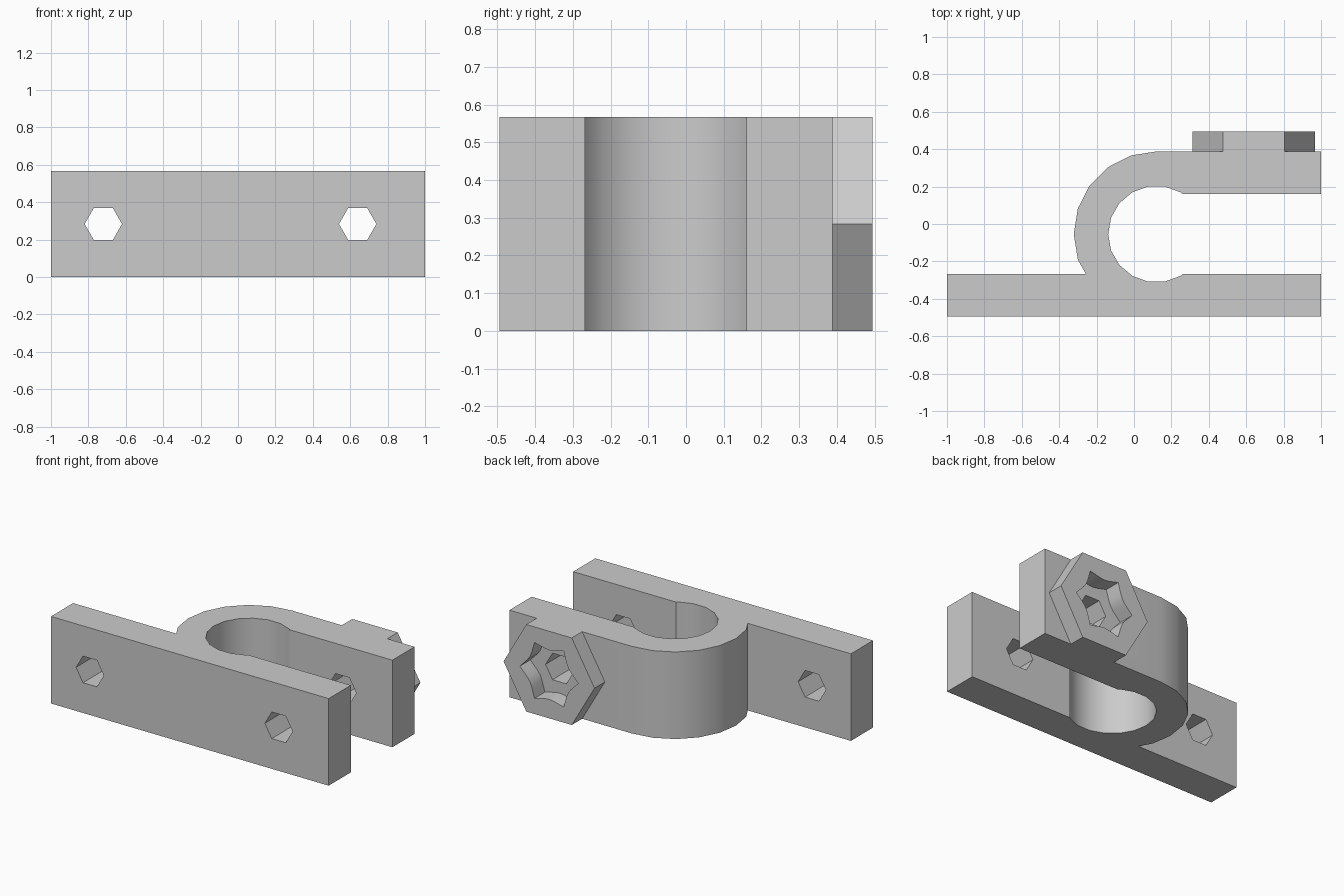
import bpy
import bmesh
from math import cos, sin, radians
from mathutils import Vector

cube = bpy.data.objects.get("Cube")
if cube:
    bpy.data.objects.remove(cube, do_unlink=True)

HEIGHT = 0.567
MID = HEIGHT / 2
CENTRE = Vector((0.12, -0.054))   # axis of the clamp ring
ARM_BACK = 0.388
BOLT_X = 0.64

grey = bpy.data.materials.new("light_grey")
grey.use_nodes = True
grey.diffuse_color = (0.6, 0.6, 0.6, 1)
grey.node_tree.nodes["Principled BSDF"].inputs["Base Color"].default_value = (0.6, 0.6, 0.6, 1)


def prism(name, points, offset):
    """Extrude a closed outline of 3D points along offset."""
    bm = bmesh.new()
    face = bm.faces.new([bm.verts.new(p) for p in points])
    moved = bmesh.ops.extrude_face_region(bm, geom=[face])["geom"]
    bmesh.ops.translate(bm, vec=offset, verts=[v for v in moved if isinstance(v, bmesh.types.BMVert)])
    bmesh.ops.recalc_face_normals(bm, faces=bm.faces)
    mesh = bpy.data.meshes.new(name)
    bm.to_mesh(mesh)
    bm.free()
    mesh.materials.append(grey)
    obj = bpy.data.objects.new(name, mesh)
    bpy.context.collection.objects.link(obj)
    return obj


def arc(radius, start, stop, step):
    return [CENTRE + radius * Vector((cos(radians(a)), sin(radians(a))))
            for a in range(start, stop, step)]


def hexagon(x, y, radius):
    return [(x + radius * cos(radians(a)), y, MID + radius * sin(radians(a)))
            for a in range(0, 360, 60)]


def select(obj):
    bpy.ops.object.select_all(action='DESELECT')
    obj.select_set(True)
    bpy.context.view_layer.objects.active = obj


def cut(obj, cutter):
    cutter.hide_render = True
    select(obj)
    mod = obj.modifiers.new("cut", 'BOOLEAN')
    mod.operation = 'DIFFERENCE'
    mod.solver = 'EXACT'
    mod.object = cutter
    bpy.ops.object.modifier_apply(modifier=mod.name)
    bpy.data.objects.remove(cutter, do_unlink=True)


# Clamp body: base plate, open ring and upper arm in one outline
outline = [(-1, -0.495), (1, -0.495), (1, -0.268), (0.26, -0.268)]
outline += arc(0.258, 300, 59, -20)
outline += [(0.26, 0.16), (1, 0.16), (1, ARM_BACK)]
outline += arc(0.442, 90, 199, 18)
outline += [(-0.257, -0.268), (-1, -0.268)]
body = prism("clamp_body", [(p[0], p[1], 0) for p in outline], (0, 0, HEIGHT))

# Bolt holes: one through the mounting tab, one through both jaws
for x in (-0.72, BOLT_X):
    cut(body, prism("hole_cutter", hexagon(x, -0.7, 0.1), (0, 1.5, 0)))

# Hexagonal boss with a six-pointed socket whose sides bow inward
boss = prism("hex_boss", hexagon(BOLT_X, ARM_BACK, MID / cos(radians(30))),
             (0, 0.495 - ARM_BACK, 0))
socket = []
for a in range(0, 360, 10):
    t = (a % 60) / 30 - 1
    r = 0.16 + 0.05 * t * t
    socket.append((BOLT_X + r * cos(radians(a)), 0.3, MID + r * sin(radians(a))))
cut(boss, prism("socket_cutter", socket, (0, 0.4, 0)))

for obj in (body, boss):
    select(obj)
    bpy.ops.object.shade_smooth_by_angle(angle=radians(30))
